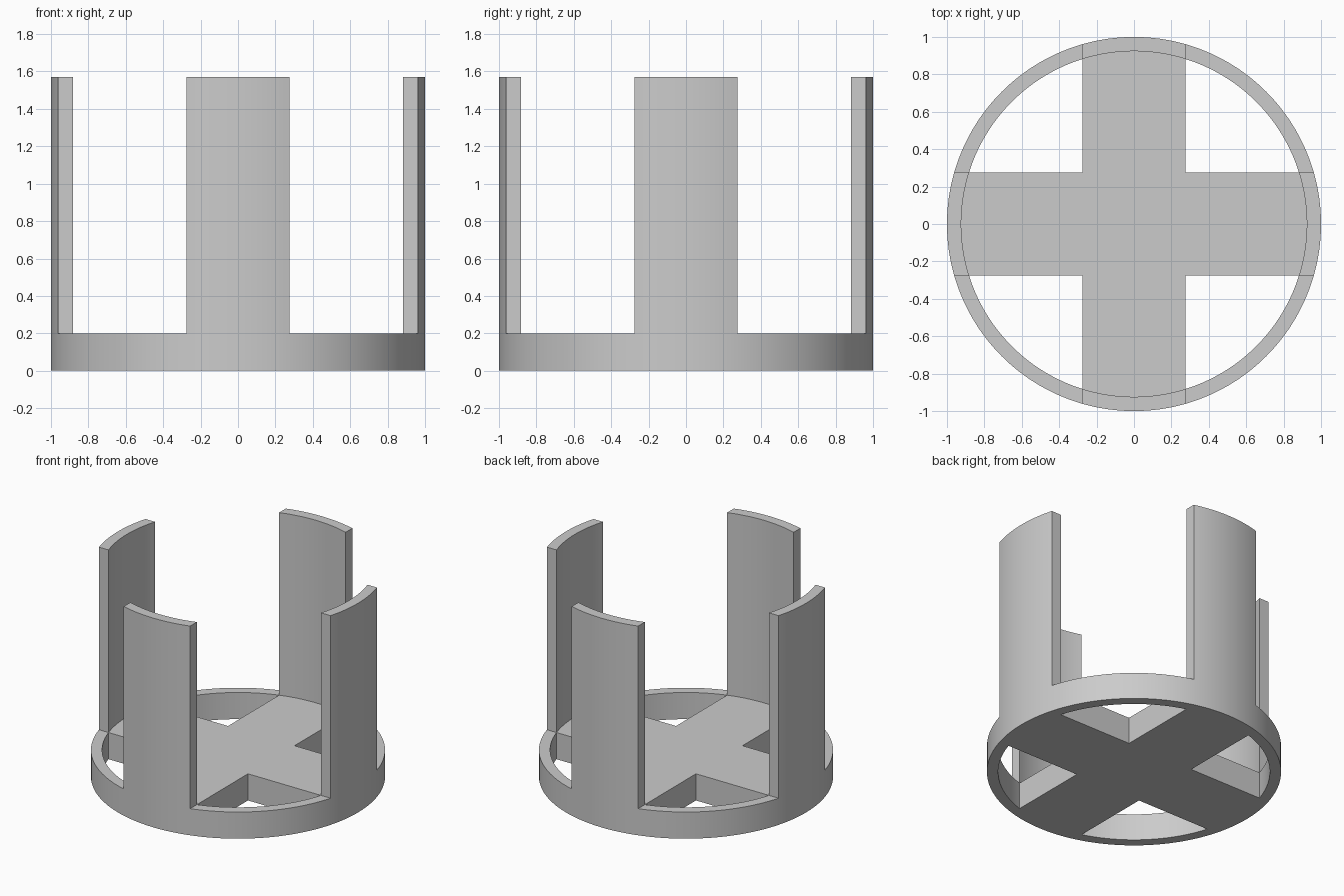
import bpy, bmesh
from math import asin, cos, sin, pi
from mathutils import Vector

cube = bpy.data.objects.get("Cube")
if cube:
    bpy.data.objects.remove(cube, do_unlink=True)

R_OUT, R_IN = 1.0, 0.924      # rim radii
HALF = 0.276                  # half width of cross arms and posts
BASE_H, TOTAL_H = 0.2, 1.57
POST_SEGS, RIM_SEGS = 16, 28

grey = bpy.data.materials.new("plain grey")
grey.use_nodes = True
colour = (0.6, 0.6, 0.6, 1)
grey.diffuse_color = colour
grey.node_tree.nodes["Principled BSDF"].inputs["Base Color"].default_value = colour


def arc(radius, start, end, segs):
    """Points along an arc about the origin."""
    angles = [start + (end - start) * i / segs for i in range(segs + 1)]
    return [Vector((radius * cos(a), radius * sin(a), 0)) for a in angles]


def raise_faces(bm, faces, height):
    """Extrude faces upward."""
    result = bmesh.ops.extrude_face_region(bm, geom=faces)["geom"]
    verts = [v for v in result if isinstance(v, bmesh.types.BMVert)]
    bmesh.ops.translate(bm, verts=verts, vec=(0, 0, height))


bm = bmesh.new()


def add_face(points):
    return bm.faces.new([bm.verts.new(p) for p in points])


# Flat plan: post feet, rim sectors between them, and the cross floor
out_a, in_a = asin(HALF / R_OUT), asin(HALF / R_IN)
cross = []
for k in range(4):
    turn, nxt = k * pi / 2, (k + 1) * pi / 2
    foot_in = arc(R_IN, turn - in_a, turn + in_a, POST_SEGS)
    add_face(arc(R_OUT, turn - out_a, turn + out_a, POST_SEGS) + foot_in[::-1])
    add_face(arc(R_OUT, turn + out_a, nxt - out_a, RIM_SEGS)
             + arc(R_IN, turn + in_a, nxt - in_a, RIM_SEGS)[::-1])
    cross += foot_in + arc(HALF * 2 ** 0.5, turn + pi / 4, nxt, 1)[:1]
add_face(cross)
bmesh.ops.remove_doubles(bm, verts=bm.verts[:], dist=0.0001)

# Base thickness, then the four posts rising from their feet
raise_faces(bm, bm.faces[:], BASE_H)
feet = []
for f in bm.faces:
    c = f.calc_center_median()
    if (c.z > BASE_H - 0.001 and c.length > 0.5
            and min(abs(c.x), abs(c.y)) < 0.01):
        feet.append(f)
raise_faces(bm, feet, TOTAL_H - BASE_H)
bmesh.ops.recalc_face_normals(bm, faces=bm.faces[:])

mesh = bpy.data.meshes.new("four_post_holder")
bm.to_mesh(mesh)
bm.free()
mesh.materials.append(grey)
holder = bpy.data.objects.new("four_post_holder", mesh)
bpy.context.collection.objects.link(holder)

bpy.context.view_layer.objects.active = holder
holder.select_set(True)
bpy.ops.object.shade_smooth_by_angle()
